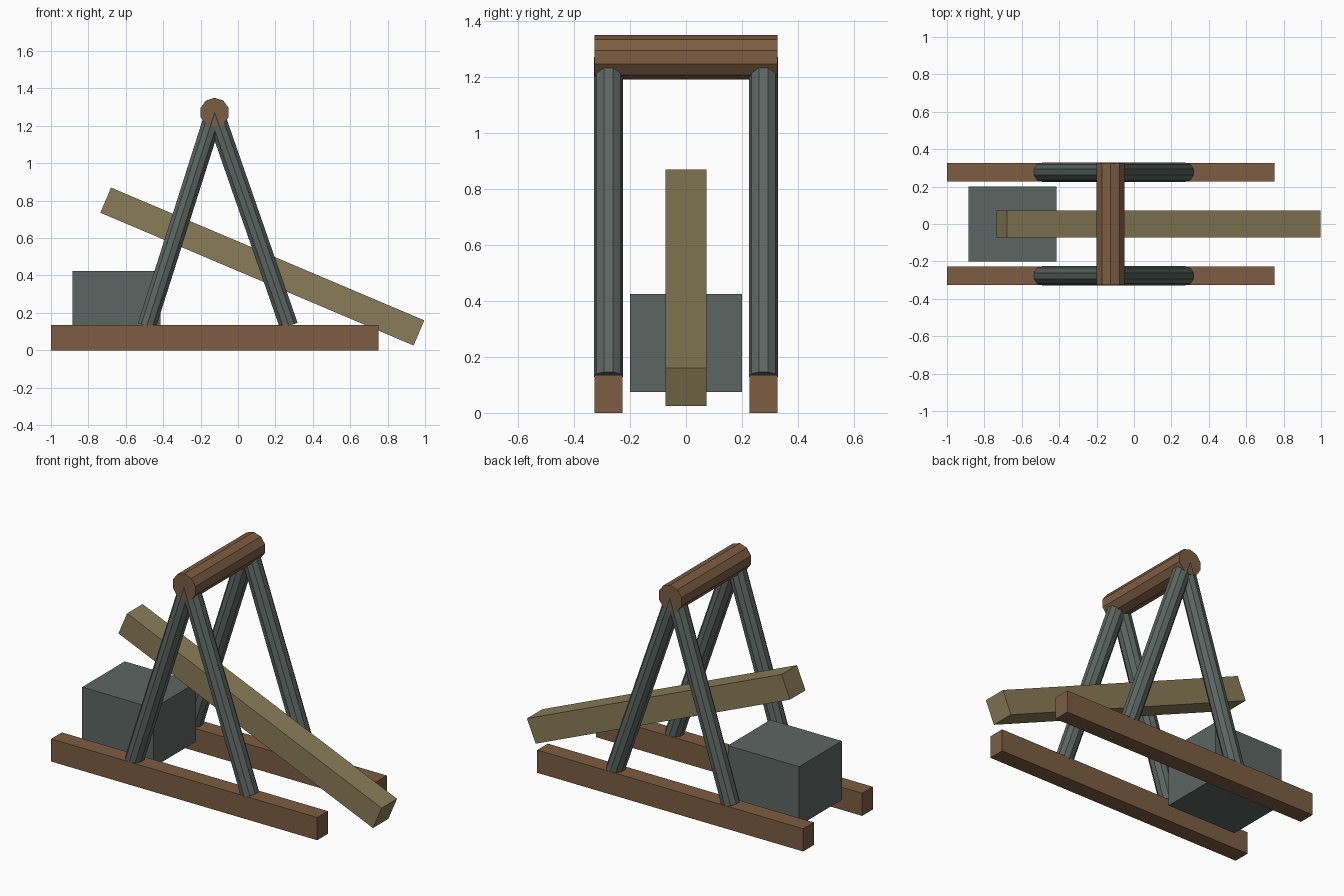
import bpy
from math import atan2
from mathutils import Vector

if "Cube" in bpy.data.objects:
    bpy.data.objects.remove(bpy.data.objects["Cube"])


def material(name, rgb):
    m = bpy.data.materials.new(name)
    m.diffuse_color = (*rgb, 1)
    m.use_nodes = True
    m.node_tree.nodes["Principled BSDF"].inputs["Base Color"].default_value = m.diffuse_color
    return m


WOOD = material("brown_wood", (0.205, 0.107, 0.054))
STONE = material("grey_green", (0.107, 0.133, 0.122))
PALE = material("pale_wood", (0.254, 0.202, 0.098))


def finish(name, mat):
    ob = bpy.context.object
    ob.name = name
    ob.data.materials.append(mat)
    return ob


def box(name, centre, size, mat, pitch=0):
    bpy.ops.mesh.primitive_cube_add(size=1, location=centre, rotation=(0, pitch, 0))
    ob = finish(name, mat)
    ob.scale = size
    return ob


def pole(name, a, b, radius, rotation, mat):
    # ten-sided pole between two points
    a, b = Vector(a), Vector(b)
    bpy.ops.mesh.primitive_cylinder_add(vertices=10, radius=radius, depth=(b - a).length,
                                        location=(a + b) / 2, rotation=rotation)
    return finish(name, mat)


TOP_X, TOP_Z, SIDE_Y = -0.125, 1.271, 0.277

# Two side frames: ground rail and a pair of splayed legs
for side, y in (("front", -SIDE_Y), ("back", SIDE_Y)):
    box(f"{side}_rail", (-0.125, y, 0.0675), (1.75, 0.1, 0.135), WOOD)
    for end, foot_x in (("left", -0.488), ("right", 0.272)):
        tilt = atan2(TOP_X - foot_x, TOP_Z - 0.13)
        pole(f"{side}_{end}_leg", (foot_x, y, 0.13), (TOP_X, y, TOP_Z),
             0.052, (0, tilt, 0), STONE)

# Crossbar joining the tops of the frames
pole("crossbar", (TOP_X, -0.327, TOP_Z), (TOP_X, 0.327, TOP_Z), 0.079,
     (atan2(1, 0), 0, 0), WOOD)

# Counterweight block between the rails
box("counterweight", (-0.65, 0, 0.25), (0.47, 0.4, 0.35), STONE)

# Tilted throwing beam
box("beam", (0.13, 0, 0.4475), (1.819, 0.145, 0.146), PALE, atan2(0.71, 1.675))
